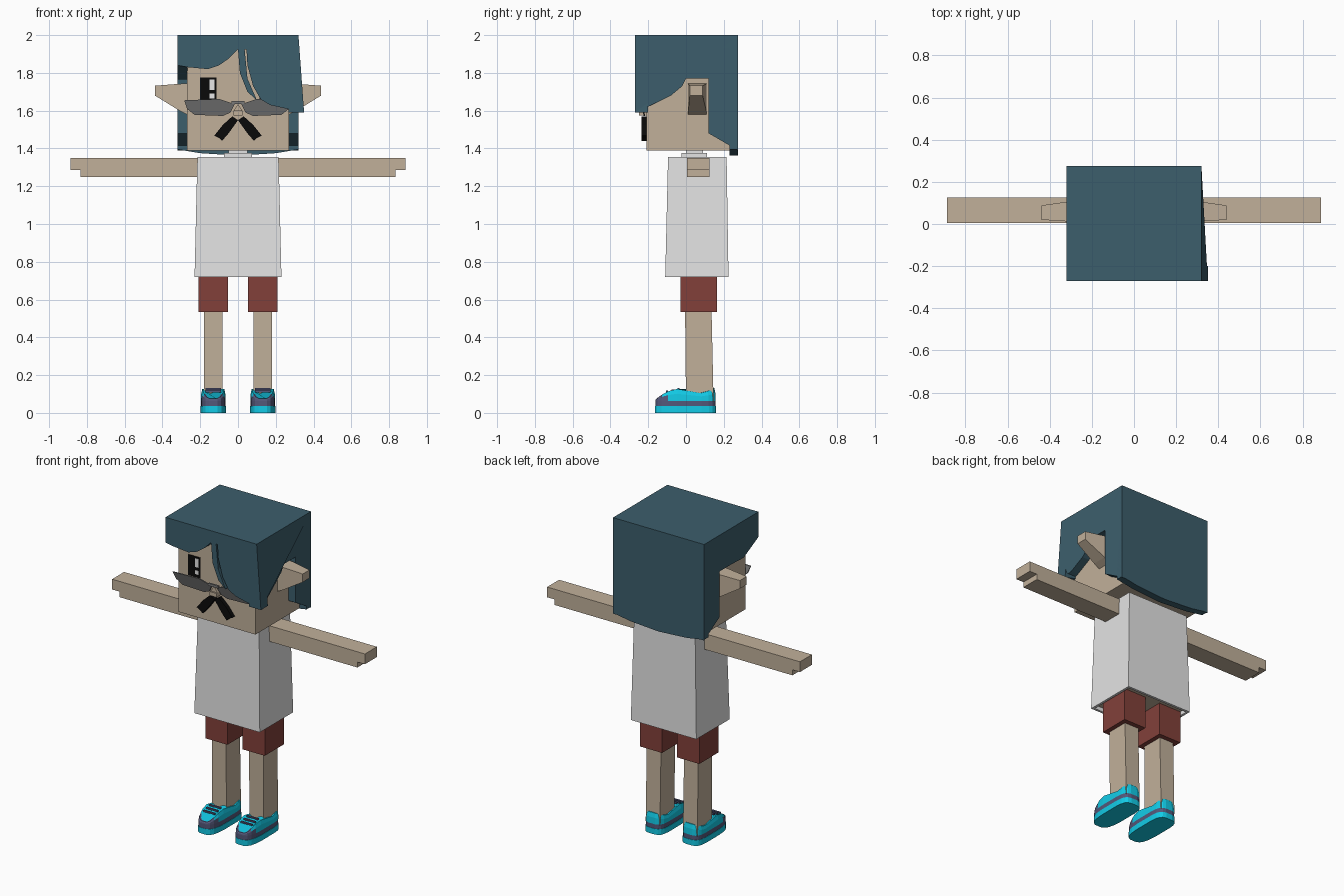
import bpy, bmesh, math

if "Cube" in bpy.data.objects:
    bpy.data.objects.remove(bpy.data.objects["Cube"], do_unlink=True)


def material(name, rgb):
    """Flat colour given as 0-255 display values, stored as linear."""
    lin = [((c / 255 + 0.055) / 1.055) ** 2.4 for c in rgb] + [1]
    m = bpy.data.materials.new(name)
    m.use_nodes = True
    m.diffuse_color = lin
    m.node_tree.nodes["Principled BSDF"].inputs["Base Color"].default_value = lin
    return m


SKIN = material("skin", (193, 176, 154))
HAIR = material("hair_teal", (60, 94, 108))
SHIRT = material("shirt_grey", (228, 228, 228))
SHORTS = material("shorts_red", (130, 64, 58))
CYAN = material("shoe_cyan", (18, 204, 232))
SLATE = material("shoe_slate", (84, 88, 122))
BLACK = material("black", (10, 10, 10))
WHITE = material("white", (240, 240, 240))
LENS = material("lens_grey", (122, 122, 122))


def finish(name, bm, *mats):
    bmesh.ops.recalc_face_normals(bm, faces=bm.faces)
    me = bpy.data.meshes.new(name)
    bm.to_mesh(me)
    bm.free()
    ob = bpy.data.objects.new(name, me)
    bpy.context.collection.objects.link(ob)
    for m in mats:
        me.materials.append(m)
    return ob


def loft(rings, bm=None):
    """Skin a list of equal-length rings of points and cap both ends."""
    bm = bm or bmesh.new()
    vs = [[bm.verts.new(p) for p in r] for r in rings]
    n = len(vs[0])
    for a, b in zip(vs, vs[1:]):
        for i in range(n):
            bm.faces.new((a[i], a[(i + 1) % n], b[(i + 1) % n], b[i]))
    bm.faces.new(vs[0][::-1])
    bm.faces.new(vs[-1])
    return bm


PLACE = {"x": lambda u, v, t: (t, u, v), "y": lambda u, v, t: (u, t, v), "z": lambda u, v, t: (u, v, t)}


def prism(name, pts, axis, a, b, mat):
    """Extrude a flat outline along an axis from a to b."""
    f = PLACE[axis]
    return finish(name, loft([[f(u, v, t) for u, v in pts] for t in (a, b)]), mat)


def rect(x0, x1, y0, y1):
    return [(x0, y0), (x1, y0), (x1, y1), (x0, y1)]


def box(name, xs, ys, zs, mat):
    return prism(name, rect(*xs, *ys), "z", *zs, mat)


def flip(pts, s):
    return [(s * u, v) for u, v in pts]


# Head and neck
box("head", (-.27, .27), (-.21, .235), (1.39, 1.95), SKIN)
box("collar", (-.075, .075), (-.025, .11), (1.34, 1.375), SHIRT)
box("neck", (-.05, .05), (0, .09), (1.34, 1.4), SHIRT)

# Hair: cap, back, two sides and fringe
box("hair_top", (-.32, .32), (-.27, .275), (1.93, 2), HAIR)
prism("hair_back", [(-.32, 2), (-.32, 1.395), (-.2, 1.375), (0, 1.362), (.2, 1.375), (.32, 1.395), (.32, 2)],
      "y", .23, .275, HAIR)
rear = [(0, 1.77), (.12, 1.77), (.12, 1.48), (.275, 1.39), (.275, 2)]
prism("hair_right_side", [(-.27, 2), (-.27, 1.84), (-.12, 1.765)] + rear, "x", -.32, -.268, HAIR)
side = prism("hair_left_side", [(-.27, 2), (-.27, 1.59), (-.18, 1.63), (-.08, 1.68), (-.02, 1.73)] + rear,
             "x", .268, .32, HAIR)
for v in side.data.vertices:  # flared tip
    if v.co.x > .3 and v.co.y < -.2 and v.co.z < 1.7:
        v.co.x = .35
prism("fringe", [(-.32, 2), (-.32, 1.84), (-.265, 1.83), (-.16, 1.82), (-.1, 1.84), (-.05, 1.875), (0, 1.925),
                 (.01, 1.8), (.05, 1.7), (.1, 1.655), (.05, 1.77), (.035, 1.925), (.045, 1.925), (.05, 1.84),
                 (.08, 1.73), (.12, 1.66), (.17, 1.63), (.35, 1.59), (.32, 2)], "y", -.27, -.2, HAIR)

# Face
box("nose", (-.024, .024), (-.25, -.2), (1.575, 1.6), SKIN)
prism("nose_bridge", [(-.024, 1.6), (.024, 1.6), (0, 1.635)], "y", -.24, -.2, SKIN)
prism("glasses_bridge", rect(-.035, .035, 1.635, 1.65), "y", -.25, -.238, LENS)
lens = [(.285, 1.655), (.27, 1.61), (.23, 1.578), (.08, 1.572), (.04, 1.59), (.018, 1.635), (.1, 1.662)]
whisker = [(.03, 1.57), (0, 1.55), (.05, 1.48), (.085, 1.44), (.1, 1.455), (.125, 1.468), (.08, 1.525)]

for s, label in ((1, "left"), (-1, "right")):
    prism(label + "_eye", flip(rect(.115, .2, 1.645, 1.775), s), "y", -.214, -.208, BLACK)
    for i, (z0, z1) in enumerate(((1.71, 1.765), (1.665, 1.69))):
        prism(f"{label}_eye_glint_{i}", flip(rect(.125, .15, z0, z1), s), "y", -.217, -.213, WHITE)
    glass = prism(label + "_lens", flip(lens, s), "y", -.25, -.242, LENS)
    for v in glass.data.vertices:  # lean the lens toward the cheek
        v.co.y += (1.66 - v.co.z) * .3
    prism(label + "_moustache", flip(whisker, s), "y", -.236, -.205, BLACK)

    # Ear: tapered block
    finish(label + "_ear", loft([
        [(s * .26, y, z) for y, z in rect(.01, .11, 1.575, 1.745)],
        [(s * .31, y, z) for y, z in rect(.012, .107, 1.6, 1.742)],
        [(s * .44, y, z) for y, z in rect(.02, .088, 1.68, 1.732)]]), SKIN)

    # Arm with stepped fingertips
    prism(label + "_arm", flip([(.2, 1.25), (.835, 1.25), (.835, 1.285), (.888, 1.285), (.888, 1.35), (.2, 1.35)], s),
          "y", .005, .125, SKIN)

    # Leg and shorts
    cx = s * .131
    box(label + "_shorts", (cx - .078, cx + .078), (-.03, .165), (.535, .76), SHORTS)
    finish(label + "_leg", loft([
        [(cx + x, y, .06) for x, y in rect(-.05, .05, .0, .146)],
        [(cx + x, y, .55) for x, y in rect(-.05, .05, -.005, .135)]]), SKIN)

# Shirt with an open hem showing the waist inside
finish("shirt", loft([
    [(x, y, .76) for x, y in rect(-.21, .21, -.09, .205)],
    [(x, y, .72) for x, y in rect(-.215, .215, -.095, .21)],
    [(x, y, .72) for x, y in rect(-.23, .23, -.11, .225)],
    [(x, y, 1.355) for x, y in rect(-.215, .215, -.095, .215)]]), SHIRT)
box("waist", (-.209, .209), (-.089, .204), (.74, .78), SKIN)


# Shoes: lofted rounded outline under a curved top line
TOP = [(-.17, .07), (-.11, .112), (-.03, .13), (.02, .108), (.1, .104), (.17, .134)]


def top_line(y):
    for (y0, z0), (y1, z1) in zip(TOP, TOP[1:]):
        if y <= y1:
            return z0 + (z1 - z0) * (y - y0) / (y1 - y0)
    return TOP[-1][1]


def power(v, e):
    return math.copysign(abs(v) ** e, v)


def shoe_ring(cx, scale, z=None, rise=1):
    ring = []
    for i in range(20):
        a = math.tau * (i + .5) / 20
        e = .35 if math.sin(a) > 0 else .7
        x, y = .068 * power(math.cos(a), .6), .163 * power(math.sin(a), e)
        h = z if z is not None else .062 + (top_line(y) - .062) * rise
        ring.append((cx + x * scale, y * (scale * .4 + .6) - .003, h))
    return ring


for s, label in ((1, "left"), (-1, "right")):
    cx = s * .131
    bm = loft([shoe_ring(cx, 1, 0), shoe_ring(cx, 1, .036), shoe_ring(cx, .97, .036), shoe_ring(cx, .97, .064),
               shoe_ring(cx, .95, rise=.6), shoe_ring(cx, .86), shoe_ring(cx, .74)])
    for f in bm.faces:
        c = f.calc_center_median()
        band = .037 < c.z < .064
        toe = c.y < -.11 and .06 < c.z < .095
        rim = c.y > 0 and f.normal.z > .9 and c.z > .09
        patch = -.06 < c.y < -.02 and .064 < c.z < .09
        f.material_index = int(band or toe or rim or patch)
    finish(label + "_shoe", bm, CYAN, SLATE)
    for i, y in enumerate((-.1, -.07, -.04)):
        z = top_line(y)
        box(f"{label}_lace_{i}", (cx - .04, cx + .04), (y - .006, y + .006), (z - .006, z + .003), SLATE)
